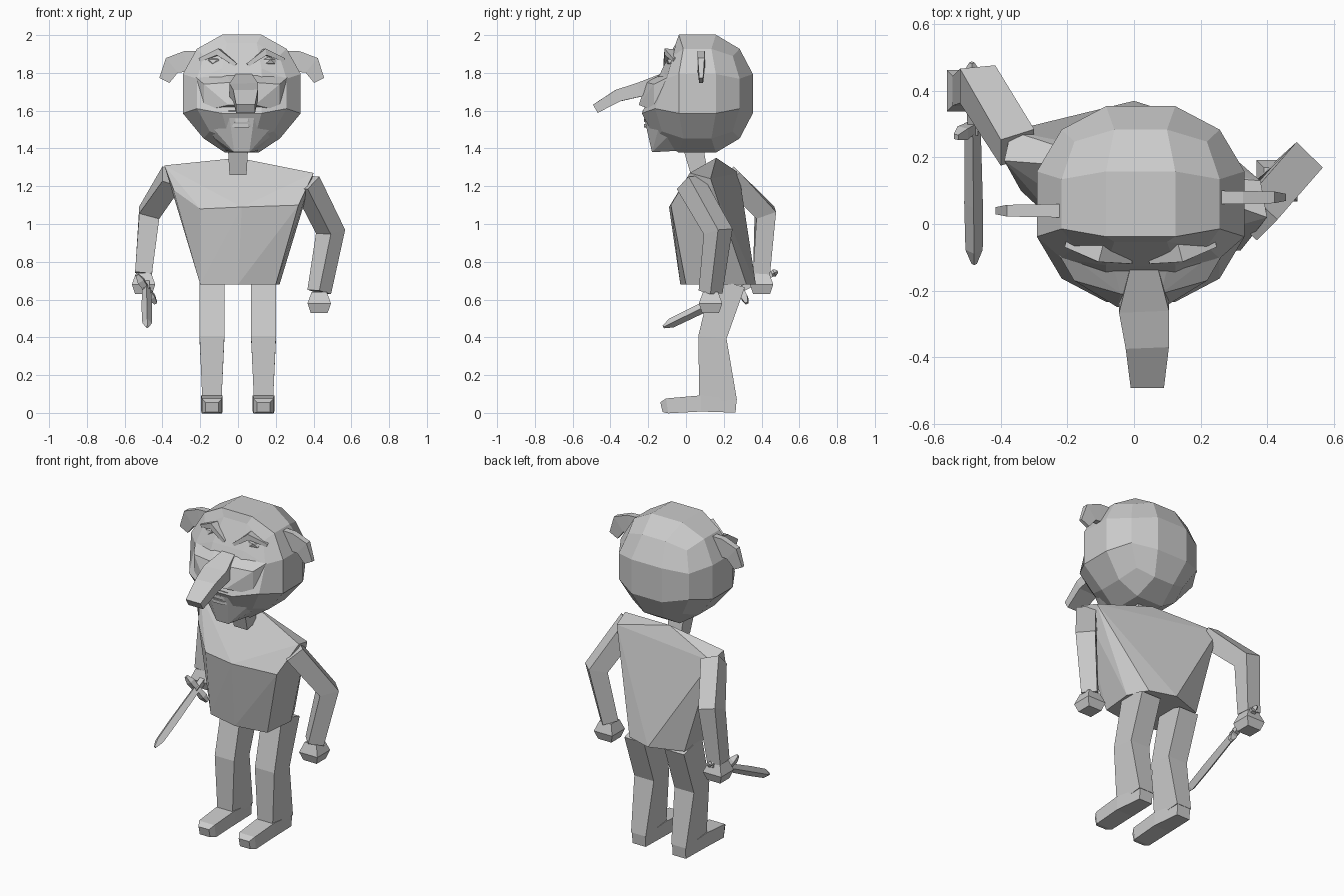
import bpy, bmesh
from mathutils import Matrix, Vector

if "Cube" in bpy.data.objects:
    bpy.data.objects.remove(bpy.data.objects["Cube"], do_unlink=True)

RIGHTWARD, FORWARD, UPWARD = Vector.Fill(3), Vector.Fill(3), Vector.Fill(3)
RIGHTWARD.x = FORWARD.y = UPWARD.z = 1
HEAD_CENTER, HEAD_RADII = Vector((0.02, 0.06, 1.69)), Vector((0.345, 0.325, 0.345))

grey = bpy.data.materials.new("plain grey")
grey.use_nodes = True
grey.diffuse_color = (0.6, 0.6, 0.6, 1)
grey.node_tree.nodes["Principled BSDF"].inputs["Base Color"].default_value = grey.diffuse_color


def finish(name, bm):
    """Turn a bmesh into a grey, flat-shaded object."""
    bmesh.ops.recalc_face_normals(bm, faces=bm.faces)
    mesh = bpy.data.meshes.new(name)
    bm.to_mesh(mesh)
    bm.free()
    mesh.materials.append(grey)
    bpy.context.collection.objects.link(bpy.data.objects.new(name, mesh))


def hull(name, points):
    """Wrap a faceted shell around a few corner points."""
    bm = bmesh.new()
    for point in points:
        bm.verts.new(point)
    bmesh.ops.convex_hull(bm, input=bm.verts)
    finish(name, bm)


def limb(name, joints, widths, depths=None, side=RIGHTWARD, flat=1.0, diamond=False):
    """Four-sided tube through joints; sections face along the bend of the path."""
    bm = bmesh.new()
    joints = [Vector(joint) for joint in joints]
    depths = depths or [width * flat for width in widths]
    last = len(joints) - 1
    rings = []
    for index, (joint, width, depth) in enumerate(zip(joints, widths, depths)):
        before = joints[max(index - 1, 0)]
        after = joints[min(index + 1, last)]
        incoming = (joint - before).normalized()
        outgoing = (after - joint).normalized()
        tangent = (incoming + outgoing).normalized()
        across = (side - side.project(tangent)).normalized()
        deep = tangent.cross(across) * depth
        across *= width
        if diamond:
            corners = (across, deep, -across, -deep)
        else:
            corners = (across + deep, deep - across, -across - deep, across - deep)
        rings.append([bm.verts.new(joint + corner) for corner in corners])
    for lower, upper in zip(rings, rings[1:]):
        for i in range(len(lower)):
            bm.faces.new((lower[i - 1], lower[i], upper[i], upper[i - 1]))
    bm.faces.new(rings[0])
    bm.faces.new(rings[-1])
    finish(name, bm)


def on_side(sign, points):
    """Place points on one side of the face."""
    return [(HEAD_CENTER.x + sign * x, y, z) for x, y, z in points]


def mirrored(points):
    """Repeat points on both sides of the face."""
    return on_side(-1, points) + on_side(1, points)


# Head: rounded cube with a narrow underside and the eye area pushed back
bm = bmesh.new()
bmesh.ops.create_cube(bm, size=2)
bmesh.ops.subdivide_edges(bm, edges=bm.edges, cuts=2, use_grid_fill=True)
for vert in bm.verts:
    in_front, in_middle = vert.co.y < -0.9, abs(vert.co.x) < 0.9
    above_cheeks, underside = vert.co.z > 0, vert.co.z < -0.9
    vert.co = vert.co.normalized() * HEAD_RADII
    if underside:
        vert.co.x *= 0.85
    vert.co += HEAD_CENTER
    if in_front and above_cheeks:
        vert.co += Vector((0, 0.11, 0.03)) if in_middle else Vector((0, 0.06, 0))
finish("head", bm)

# Cheeks, jaw and lips
hull("cheeks", mirrored([(0.06, -0.21, 1.75), (0.07, -0.25, 1.63), (0.2, -0.17, 1.74),
                         (0.2, -0.17, 1.6), (0.27, -0.05, 1.8), (0.1, -0.06, 1.83)]))
hull("jaw", mirrored([(0.07, -0.23, 1.6), (0.08, -0.19, 1.52), (0.04, -0.18, 1.38),
                      (0.2, -0.13, 1.56), (0.15, -0.1, 1.46), (0.1, 0, 1.39)]))
for name, height in (("upper_lip", 1.55), ("lower_lip", 1.52)):
    corner = (0.09, -0.185, 1.53)
    middle = (0.03, -0.21, height)
    limb(name, on_side(-1, [corner, middle]) + on_side(1, [middle, corner]),
         (0.004, 0.012, 0.012, 0.004), side=FORWARD, flat=0.8)

# Long drooping nose
limb("nose", [(0.03, -0.08, 1.8), (0.03, -0.25, 1.71), (0.04, -0.36, 1.68), (0.04, -0.48, 1.61)],
     (0.03, 0.075, 0.065, 0.05), flat=0.5)

# Eyes, angry brows and ears
for label, sign in (("right", -1), ("left", 1)):
    eye = bmesh.new()
    place = Matrix.Translation(on_side(sign, [(0.14, -0.07, 1.86)])[0])
    bmesh.ops.create_icosphere(eye, subdivisions=1, radius=0.05,
                               matrix=place @ Matrix.Diagonal((1, 0.7, 0.5, 1)))
    finish(label + "_eye", eye)
    limb(label + "_brow", on_side(sign, [(0.03, -0.1, 1.84), (0.12, -0.08, 1.91), (0.22, -0.05, 1.87)]),
         (0.02, 0.035, 0.02), side=FORWARD, flat=0.5)
    ear_y = HEAD_CENTER.y + sign * 0.02
    limb(label + "_ear", on_side(sign, [(0.16, ear_y, 1.86), (0.3, ear_y, 1.86),
                                        (0.37, ear_y, 1.84), (0.41, ear_y, 1.76)]),
         (0.06, 0.055, 0.05, 0.03), side=UPWARD + RIGHTWARD * sign, flat=0.35)

# Neck and twisted torso
limb("neck", [(0, 0.07, 1.27), (0, 0.03, 1.44)], (0.045, 0.055))
shoulders = [(0, 0.16, 1.35), (-0.39, 0.19, 1.31), (-0.37, 0.28, 1.27),
             (0.4, 0.02, 1.27), (0.38, 0.13, 1.24)]
chest = [(0.32, -0.08, 1.1), (0.02, -0.09, 1.09), (-0.2, -0.03, 1.08), (-0.34, 0.1, 1.18)]
waist = [(x, y, 0.68) for x, y in ((-0.2, 0.02), (0, -0.03), (0.2, 0), (0.22, 0.2),
                                   (0.16, 0.32), (0, 0.37), (-0.2, 0.3))]
hull("torso", shoulders + chest + waist)

# Arms and hands: the right one is bent back
arms = {"left": ([(0.36, 0.02, 1.22), (0.49, 0.17, 0.96), (0.43, 0.13, 0.64)], RIGHTWARD - FORWARD),
        "right": ([(-0.35, 0.23, 1.25), (-0.47, 0.42, 1.06), (-0.5, 0.4, 0.74)], RIGHTWARD)}
for label, (joints, facing) in arms.items():
    limb(label + "_arm", joints, (0.055, 0.055, 0.045), side=facing)
    wrist = Vector(joints[-1])
    limb(label + "_hand", [wrist, wrist - UPWARD * 0.06, wrist - UPWARD * 0.11],
         (0.04, 0.062, 0.045))

# Legs and feet
for label, x in (("right", -0.138), ("left", 0.135)):
    limb(label + "_leg", [(x, 0.225, 0.69), (x, 0.14, 0.4), (x, 0.17, 0.06)],
         (0.066, 0.066, 0.05), depths=(0.09, 0.075, 0.1))
    limb(label + "_foot", [(x, 0.265, 0.035), (x, 0.08, 0.05), (x, -0.1, 0.037), (x, -0.13, 0.03)],
         (0.045, 0.057, 0.053, 0.035), flat=0.75)

# Dagger: all parts lie along one line from pommel to tip
pommel, tip = Vector((-0.487, 0.485, 0.75)), Vector((-0.48, -0.12, 0.455))


def along(*fractions):
    return [pommel.lerp(tip, fraction) for fraction in fractions]


limb("dagger_blade", along(0.3, 0.7, 0.93, 1), (0.024, 0.028, 0.026, 0.008), diamond=True)
limb("dagger_grip", along(0.05, 0.35), (0.016, 0.016))
limb("dagger_pommel", along(0, 0.03, 0.07), (0.008, 0.02, 0.008), diamond=True)
guard_center, = along(0.32)
guard_reach = Vector((0.05, 0.03, -0.075))
limb("dagger_guard", [guard_center + guard_reach * part for part in (-1, -0.6, 0, 0.6, 1)],
     (0.008, 0.018, 0.014, 0.018, 0.008))
